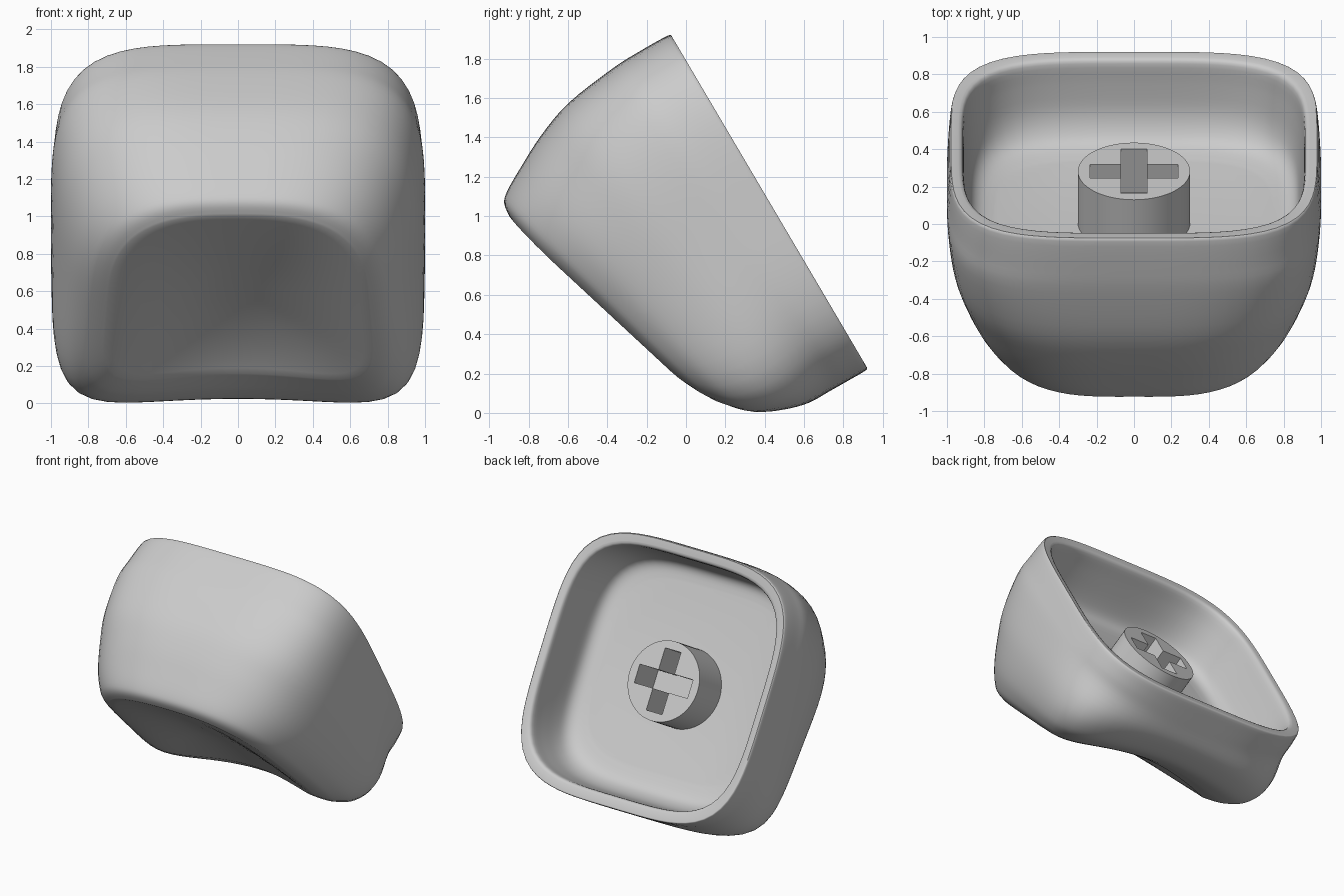
import bpy, bmesh, math
from mathutils import Matrix, Vector

cube = bpy.data.objects.get("Cube")
if cube:
    bpy.data.objects.remove(cube, do_unlink=True)

grey = bpy.data.materials.new("plain grey")
grey.use_nodes = True
colour = (0.6, 0.6, 0.6, 1)
grey.diffuse_color = colour
grey.node_tree.nodes["Principled BSDF"].inputs["Base Color"].default_value = colour

# Tilted frame: x across, v down along the rim plane, w from the rim into the body
tilt_v = Vector((0, 0.509, -0.861))
tilt_w = Vector((0, -0.861, -0.509))
frame = Matrix((Vector((1, 0, 0)), tilt_v, tilt_w)).transposed().to_4x4()
frame.translation = (0, 0.42, 1.075)
SEGMENTS = 96


def add_object(name, bm):
    bm.transform(frame)
    bmesh.ops.recalc_face_normals(bm, faces=bm.faces[:])
    mesh = bpy.data.meshes.new(name)
    bm.to_mesh(mesh)
    bm.free()
    mesh.materials.append(grey)
    obj = bpy.data.objects.new(name, mesh)
    bpy.context.collection.objects.link(obj)
    return obj


def smooth(obj, angle):
    bpy.ops.object.select_all(action='DESELECT')
    obj.select_set(True)
    bpy.context.view_layer.objects.active = obj
    bpy.ops.object.shade_smooth_by_angle(angle=math.radians(angle))


def refine(rows, steps=4):
    """Fill in rows along a smooth curve through the given ones."""
    rows = [Vector(r) for r in rows]
    fine = []
    for i in range(len(rows) - 1):
        p0, p1, p2 = rows[max(i - 1, 0)], rows[i], rows[i + 1]
        p3 = rows[min(i + 2, len(rows) - 1)]
        for k in range(steps):
            t = k / steps
            fine.append(p1 + (p2 - p0) * (t / 2)
                        + (p0 * 2 - p1 * 5 + p2 * 4 - p3) * (t * t / 2)
                        + (p1 * 3 - p0 - p2 * 3 + p3) * (t ** 3 / 2))
    return fine + [rows[-1]]


def ring(bm, vf, wf, vb, wb, hx, scoop=0.0, scale=1.0):
    """Rounded square loop, sloped front to back, scooped and squarer at the back."""
    loop = []
    for i in range(SEGMENTS):
        a = 2 * math.pi * i / SEGMENTS
        c, s = abs(math.cos(a)), abs(math.sin(a))
        back = i < SEGMENTS / 2
        power = 4 + scoop * (18 if back else -8)
        r = scale / (c ** power + s ** power) ** (1 / power)
        x, t = math.cos(a) * r, math.sin(a) * r
        w = (wf + wb) / 2 + (wb - wf) / 2 * t
        w -= scoop * (0.6 + 0.4 * t) * max(0, 1 - (x / 0.97) ** 2) ** 1.4
        v = (vf + vb) / 2 + (vb - vf) / 2 * t
        loop.append(bm.verts.new((x * hx * (1 + 0.45 * scoop * t), v, w)))
    return loop


def skin(bm, loops):
    """Join neighbouring loops with quads and close both ends."""
    for a, b in zip(loops, loops[1:]):
        for i in range(len(a)):
            j = (i + 1) % len(a)
            bm.faces.new((a[i], a[j], b[j], b[i]))
    bm.faces.new(loops[0])
    bm.faces.new(loops[-1])


# Hollow cap: floor, inner wall, rounded rim, outer wall and scooped face in one skin
inner = (
    (-0.74, 0.48, 0.64, 0.48, 0.74),
    (-0.82, 0.465, 0.76, 0.455, 0.82),
    (-0.865, 0.42, 0.825, 0.4, 0.87),
    (-0.885, 0.32, 0.87, 0.3, 0.89),
    (-0.895, 0.15, 0.89, 0.15, 0.905),
    (-0.9, 0.025, 0.9, 0.025, 0.915),
    (-0.925, 0.0, 0.925, 0.0, 0.94),
)
outer = (
    (-0.97, 0.0, 0.976, 0.0, 0.972, 0),
    (-0.985, 0.015, 0.99, 0.012, 0.985, 0),
    (-0.989, 0.18, 0.99, 0.11, 0.995, 0),
    (-0.984, 0.34, 0.988, 0.22, 1.0, 0),
    (-0.947, 0.63, 0.985, 0.39, 0.985, 0.05),
    (-0.877, 0.84, 0.953, 0.53, 0.945, 0.09),
    (-0.79, 1.015, 0.895, 0.65, 0.885, 0.105),
    (-0.72, 1.14, 0.805, 0.735, 0.81, 0.115),
    (-0.675, 1.185, 0.735, 0.78, 0.755, 0.12),
    (-0.61, 1.195, 0.65, 0.82, 0.695, 0.12),
)
bm = bmesh.new()
loops = [ring(bm, *row) for row in refine(inner) + refine(outer)]
for scale in (0.94, 0.86, 0.74, 0.6, 0.45, 0.3, 0.15):
    scoop = 0.12 + 0.08 * (1 - scale ** 2)
    loops.append(ring(bm, *outer[-1][:5], scoop, scale))
skin(bm, loops)
smooth(add_object("cap_shell", bm), 50)

# Round stem standing on the cap floor
bm = bmesh.new()
bmesh.ops.create_cone(bm, cap_ends=True, segments=64, radius1=0.3, radius2=0.3,
                      depth=0.36, matrix=Matrix.Translation((0, 0, 0.34)))
stem = add_object("stem", bm)

# Cross-shaped socket cut into the stem
long, short = 0.235, 0.07
bm = bmesh.new()
ends = []
for w in (0.05, 0.43):
    cross = []
    for quarter in range(4):
        turn = Matrix.Rotation(quarter * math.pi / 2, 3, 'Z')
        for x, v in ((long, -short), (long, short), (short, short)):
            cross.append(bm.verts.new(turn @ Vector((x, v, w))))
    ends.append(cross)
skin(bm, ends)
cutter = add_object("socket_cutter", bm)
cutter.hide_render = True
cut = stem.modifiers.new("socket", 'BOOLEAN')
cut.operation = 'DIFFERENCE'
cut.solver = 'EXACT'
cut.object = cutter
bpy.context.view_layer.update()
stem.data = bpy.data.meshes.new_from_object(
    stem.evaluated_get(bpy.context.evaluated_depsgraph_get()))
stem.modifiers.clear()
bpy.data.objects.remove(cutter, do_unlink=True)
smooth(stem, 35)
